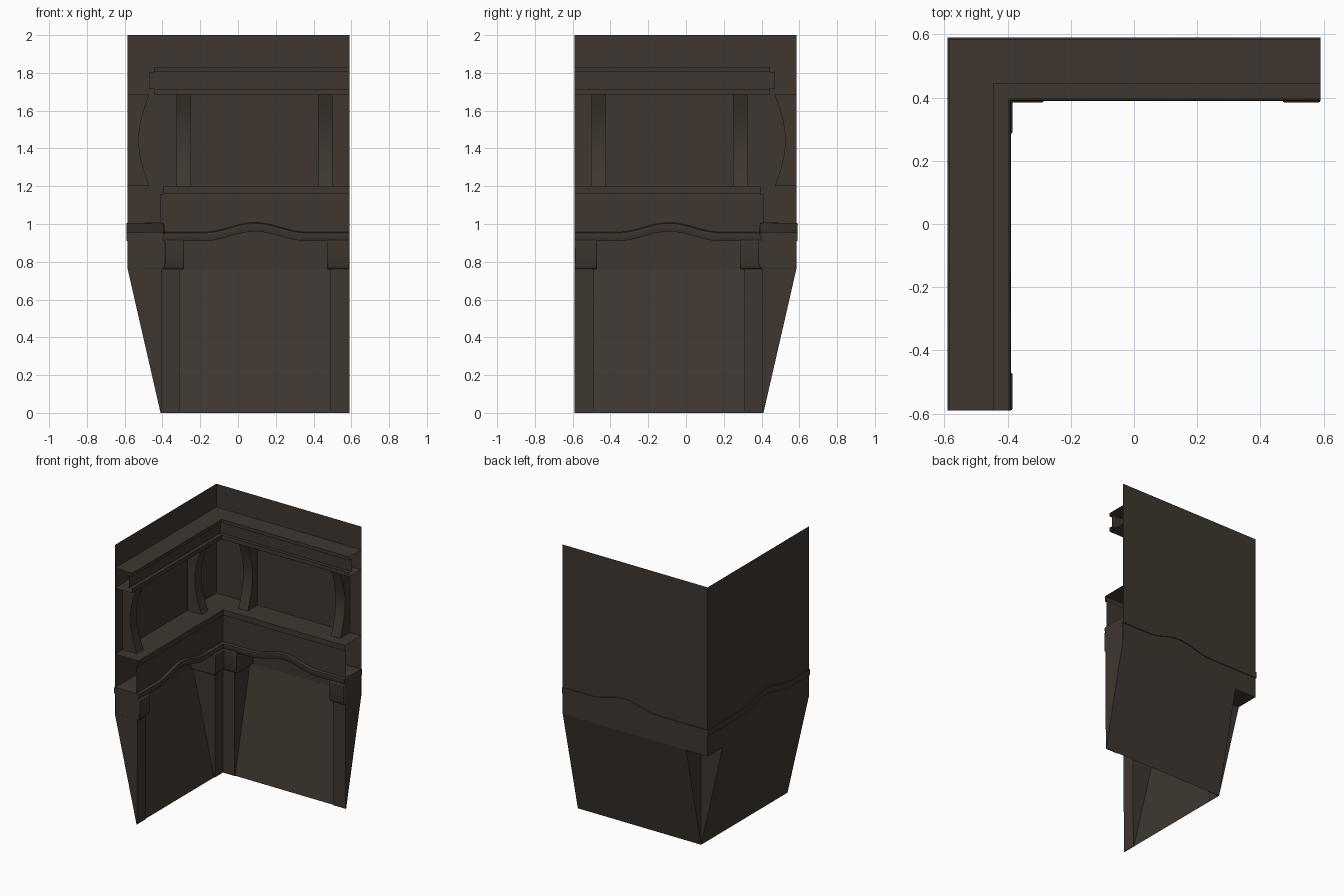
import bpy, bmesh, math

if "Cube" in bpy.data.objects:
    bpy.data.objects.remove(bpy.data.objects["Cube"])

W = 0.585   # outer wall plane
E = 0.59    # open ends of both wings

wood = bpy.data.materials.new("dark brown wood")
wood.diffuse_color = (0.05, 0.038, 0.029, 1)
wood.use_nodes = True
wood.node_tree.nodes["Principled BSDF"].inputs["Base Color"].default_value = wood.diffuse_color


def finish(bm, name):
    me = bpy.data.meshes.new(name)
    bm.to_mesh(me)
    bm.free()
    ob = bpy.data.objects.new(name, me)
    me.materials.append(wood)
    bpy.context.collection.objects.link(ob)
    return ob


def flip(p):
    # mirror between the back wing and the side wing
    return (-p[1], -p[0], p[2])


def arch(x):
    u = (x - 0.09) / 0.27
    return 0.025 * (1 + math.cos(math.pi * u)) if abs(u) < 1 else 0


def sweep(name, profile, closed=False):
    """Run a (depth, height, arched) profile round the inside corner."""
    bm = bmesh.new()
    rows = []
    arched = any(p[2] for p in profile)
    mids = [-0.18 + 0.54 * i / 20 for i in range(21)] if arched else []
    for d, z, a in profile:
        wing = [(x, W - d, z + (arch(x) if a else 0)) for x in mids + [E]]
        path = [flip(p) for p in reversed(wing)] + [(-W + d, W - d, z)] + wing
        rows.append([bm.verts.new(p) for p in path])
    pairs = list(zip(rows, rows[1:] + rows[:1])) if closed else list(zip(rows, rows[1:]))
    for a, b in pairs:
        for j in range(len(a) - 1):
            bm.faces.new((b[j], b[j + 1], a[j + 1], a[j]))
    if closed:
        bm.faces.new([r[0] for r in rows])
        bm.faces.new([r[-1] for r in reversed(rows)])
        bmesh.ops.recalc_face_normals(bm, faces=bm.faces)
    return finish(bm, name)


def prism(name, profile, x0, x1, bevel=0):
    """Extrude a (depth, height) side profile from x0 to x1, on both wings."""
    for side in ("back", "side"):
        bm = bmesh.new()
        ends = []
        for x in (x0, x1):
            pts = [(x, W - d, z) for d, z in profile]
            ends.append([bm.verts.new(flip(p) if side == "side" else p) for p in pts])
        a, b = ends
        n = len(a)
        bm.faces.new(a)
        bm.faces.new(b[::-1])
        for i in range(n):
            k = (i + 1) % n
            bm.faces.new((a[i], b[i], b[k], a[k]))
        bmesh.ops.recalc_face_normals(bm, faces=bm.faces)
        ob = finish(bm, name + "_" + side)
        if bevel:
            m = ob.modifiers.new("soft edges", 'BEVEL')
            m.width = bevel
            m.segments = 2


# upper wall sheet
sweep("upper_wall", [(0, 2, 0), (0, 0.76, 0)])

# cornice with two lips
sweep("cornice", [(0, 1.83, 0), (0.14, 1.83, 0), (0.14, 1.805, 0), (0.115, 1.805, 0),
                  (0.115, 1.715, 0), (0.14, 1.715, 0), (0.14, 1.685, 0), (0, 1.685, 0)])

# shelf and arched front band
sweep("shelf_band", [(0, 1.2, 0), (0.19, 1.2, 0), (0.19, 1.16, 0),
                     (0.175, 1.16, 0), (0.175, 0.955, 1)])

# arched moulding below the band
sweep("arched_moulding", [(-0.006, 0.955, 1), (0.175, 0.958, 1), (0.193, 0.953, 1),
                          (0.195, 0.94, 1), (0.185, 0.91, 1), (-0.006, 0.91, 1)], closed=True)

# lower wall panels leaning inwards to the floor
for side in ("back", "side"):
    bm = bmesh.new()
    pts = [(-0.41, 0.41, 0), (E, 0.41, 0), (E, W, 0.76), (-0.41, W, 0.76)]
    if side == "side":
        pts = [flip(p) for p in reversed(pts)]
    bm.faces.new([bm.verts.new(p) for p in pts])
    finish(bm, "lower_wall_" + side)

# curved brackets between shelf and cornice
curve = [(0.115 - 0.055 * math.sin(math.pi * i / 14), 1.2 + 0.485 * i / 14) for i in range(15)]
for tag, x0 in (("inner", -0.325), ("outer", 0.425)):
    prism("bracket_" + tag, [(0, 1.2)] + curve + [(0, 1.685)], x0, x0 + 0.075)

# corbels under the moulding
corbel = [(0, 0.915), (0.2, 0.915), (0.2, 0.785), (0.192, 0.765), (0.18, 0.76), (0, 0.76)]
prism("corbel_corner", corbel, -W, -0.285, 0.006)
prism("corbel_end", corbel, 0.47, E, 0.006)

# wedge pilasters standing on the floor
pilaster = [(0, 0.765), (0.182, 0.765), (0.18, 0), (0.175, 0)]
prism("pilaster_corner", pilaster, -0.41, -0.31)
prism("pilaster_end", pilaster, 0.49, E)

# smooth the curves, keep the corners crisp
bpy.ops.object.select_all(action='SELECT')
bpy.context.view_layer.objects.active = bpy.context.selected_objects[0]
bpy.ops.object.shade_smooth_by_angle(angle=math.radians(30))
